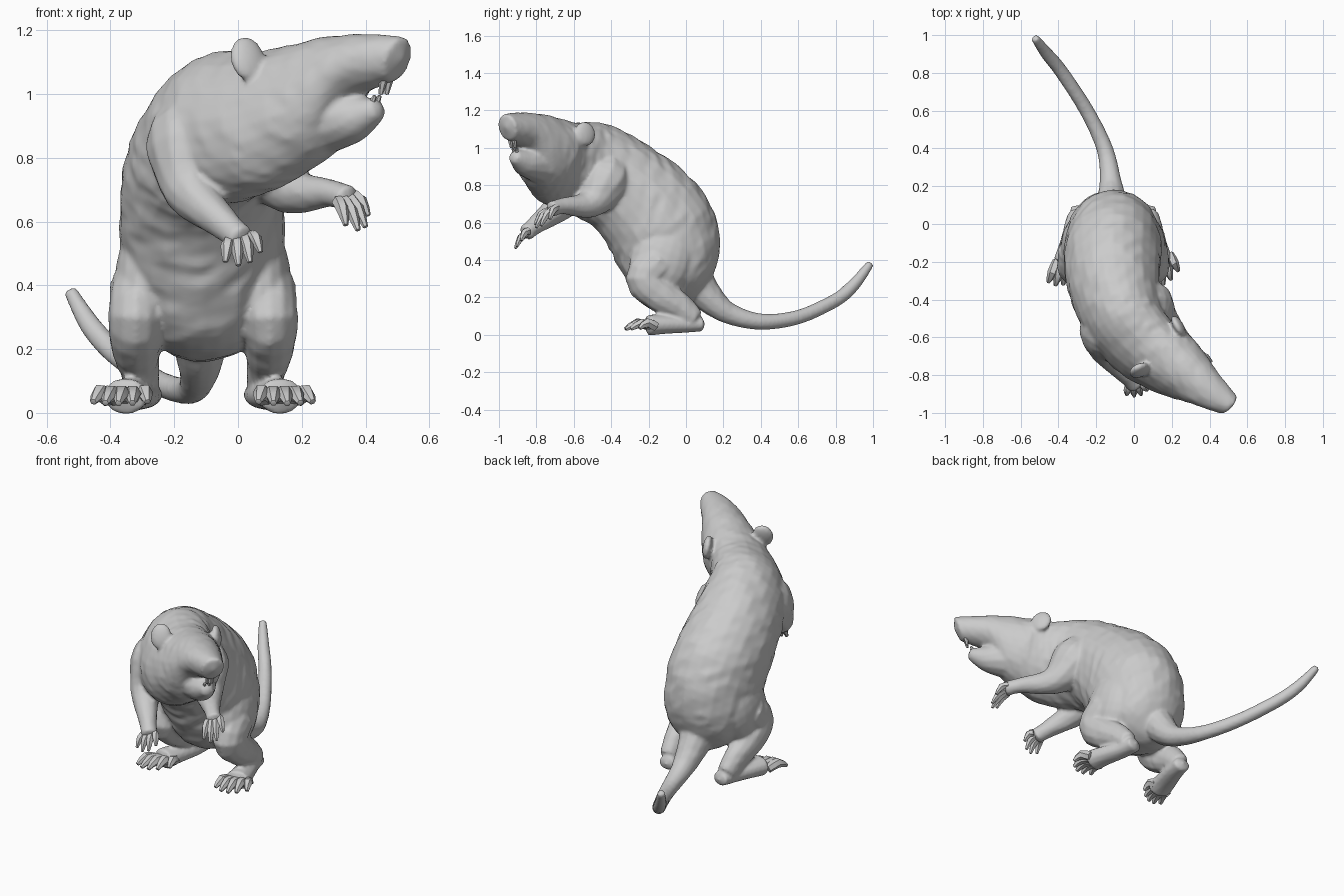
import bpy, bmesh, math, random
from mathutils import Vector, Matrix

random.seed(4)
old = bpy.data.objects.get("Cube")
if old:
    bpy.data.objects.remove(old, do_unlink=True)

grey = bpy.data.materials.new("plain grey")
grey.use_nodes = True
grey.diffuse_color = (0.6, 0.6, 0.6, 1)
grey.node_tree.nodes["Principled BSDF"].inputs["Base Color"].default_value = (0.6, 0.6, 0.6, 1)


def finish(name, bm, angle=40):
    bmesh.ops.recalc_face_normals(bm, faces=bm.faces[:])
    mesh = bpy.data.meshes.new(name)
    bm.to_mesh(mesh)
    bm.free()
    ob = bpy.data.objects.new(name, mesh)
    bpy.context.collection.objects.link(ob)
    mesh.materials.append(grey)
    bpy.ops.object.select_all(action='DESELECT')
    ob.select_set(True)
    bpy.context.view_layer.objects.active = ob
    bpy.ops.object.shade_smooth_by_angle(angle=math.radians(angle))
    return ob


def smooth_rows(rows, steps):
    """Catmull-Rom interpolation of rows of numbers."""
    out = []
    for i in range(len(rows) - 1):
        a, b, c, d = (rows[max(0, min(len(rows) - 1, i + k))] for k in (-1, 0, 1, 2))
        for s in range(steps):
            t = s / steps
            out.append([0.5 * (2 * q + (r - p) * t + (2 * p - 5 * q + 4 * r - w) * t * t
                               + (3 * q - p - 3 * r + w) * t ** 3)
                        for p, q, r, w in zip(a, b, c, d)])
    return out + [list(rows[-1])]


def loft(name, frames, sides, rough=0.0):
    """Skin elliptical rings, each a centre with two half axes."""
    bm = bmesh.new()
    rings = []
    for c, u, v in frames:
        ring = []
        for k in range(sides):
            t = 2 * math.pi * k / sides
            g = 1 + random.uniform(-rough, rough)
            ring.append(bm.verts.new(c + (u * math.cos(t) + v * math.sin(t)) * g))
        rings.append(ring)
    for a, b in zip(rings, rings[1:]):
        for k in range(sides):
            n = (k + 1) % sides
            bm.faces.new((a[k], a[n], b[n], b[k]))
    # Rounded end caps
    for ring, i, j in ((rings[0], 0, 1), (rings[-1], -1, -2)):
        c = frames[i][0]
        out = (c - frames[j][0]).normalized() * frames[i][1].length * 0.35
        tip = bm.verts.new(c + out)
        for k in range(sides):
            bm.faces.new((ring[k], ring[(k + 1) % sides], tip))
    return finish(name, bm)


def tube(name, rows, sides=10, steps=4, flat=1.0, rough=0.0):
    """Tapered tube through rows of x, y, z, radius."""
    rows = smooth_rows(rows, steps)
    pts = [Vector(r[:3]) for r in rows]
    frames = []
    for i, p in enumerate(pts):
        d = (pts[min(i + 1, len(pts) - 1)] - pts[max(i - 1, 0)]).normalized()
        ref = Vector((1, 0, 0)) if abs(d.x) < 0.8 else Vector((0, 1, 0))
        u = (ref - d * ref.dot(d)).normalized()
        frames.append((p, u * rows[i][3], d.cross(u) * rows[i][3] * flat))
    return loft(name, frames, sides, rough)


def blob(name, centre, size, yaw=0, tilt=0):
    bm = bmesh.new()
    m = (Matrix.Translation(centre) @ Matrix.Rotation(math.radians(yaw), 4, 'Z')
         @ Matrix.Rotation(math.radians(tilt), 4, 'X') @ Matrix.Diagonal((*size, 1)))
    bmesh.ops.create_uvsphere(bm, u_segments=18, v_segments=12, radius=1, matrix=m)
    return finish(name, bm)


def digits(name, root, tip, spread, count, radius):
    """Fan of bent pointed digits between a root and a middle tip."""
    root, tip, across = Vector(root), Vector(tip), Vector(spread)
    for k in range(count):
        f = k / (count - 1) * 2 - 1
        a = root + across * f * 0.6
        b = tip + across * f - (tip - root) * 0.3 * f * f
        m = a * 0.45 + b * 0.55 + Vector((0, 0, radius * 0.9))
        tube(name, [(*a, radius), (*m, radius), (*b, radius * 0.4)], 6, 2)


# Body, neck and head in one skin: back xyz, belly xyz, half width, yaw
spine = [
    (-.12, .11, .24, -.12, .03, .16, .05, 0),
    (-.11, .16, .36, -.11, -.10, .165, .17, 0),
    (-.11, .18, .5, -.11, -.25, .21, .235, 0),
    (-.11, .135, .69, -.11, -.345, .33, .255, 0),
    (-.115, .015, .85, -.115, -.41, .46, .257, 0),
    (-.11, -.15, .98, -.11, -.49, .57, .245, 0),
    (-.08, -.33, 1.09, -.08, -.58, .63, .225, 4),
    (-.03, -.47, 1.135, 0, -.68, .67, .215, 14),
    (.06, -.58, 1.135, .10, -.76, .705, .195, 30),
    (.15, -.66, 1.15, .20, -.79, .76, .18, 45),
    (.27, -.77, 1.178, .29, -.83, .83, .15, 50),
    (.38, -.87, 1.188, .36, -.86, .98, .11, 50),
    (.465, -.935, 1.186, .445, -.915, 1.025, .08, 50),
    (.52, -.966, 1.178, .485, -.945, 1.04, .062, 50),
]
frames = []
for r in smooth_rows(spine, 4):
    top, low, yaw = Vector(r[:3]), Vector(r[3:6]), math.radians(r[7])
    frames.append(((top + low) / 2, Vector((math.cos(yaw), math.sin(yaw), 0)) * r[6], (top - low) / 2))
skin = [loft("torso_and_head", frames, 28, 0.02)]

# Lower jaw
skin.append(tube("lower_jaw", [(.24, -.76, .92, .125), (.35, -.85, .925, .085),
                               (.4, -.888, .938, .058), (.44, -.92, .955, .034)], 12))

# Ears: the left lies flat along the head, the right flares out
skin.append(blob("left_ear", (.235, -.54, 1.075), (.062, .026, .066), -60, 8))
skin.append(blob("right_ear", (.03, -.775, 1.11), (.058, .028, .074), 25, -20))

# Arms
skin.append(tube("left_arm", [(.03, -.4, .89, .12), (.08, -.44, .81, .14), (.17, -.52, .7, .078),
                              (.285, -.655, .69, .045), (.345, -.72, .672, .043)], 12, rough=.03))
skin.append(tube("right_arm", [(-.14, -.48, .91, .12), (-.145, -.57, .83, .145), (-.145, -.67, .695, .086),
                               (-.04, -.8, .59, .05), (.01, -.855, .545, .045)], 12, rough=.03))

# Hind limbs, mirrored about the middle of the hips
for s, label in ((1, "left"), (-1, "right")):
    def at(x, y, z, *r, s=s):
        return (-.11 + s * x, y, z, *r)
    skin.append(blob(label + "_thigh", at(.18, -.13, .4), (.098, .17, .2), 0, -20))
    skin.append(tube(label + "_shin", [
        at(.2, -.14, .4, .09), at(.21, -.22, .3, .088), at(.21, -.13, .21, .078),
        at(.2, -.03, .145, .064), at(.19, .04, .08, .053)], 12, flat=1.2, rough=.03))
    skin.append(tube(label + "_foot", [
        at(.175, .085, .058, .05), at(.19, 0, .055, .055),
        at(.225, -.12, .055, .064), at(.245, -.2, .052, .072)], 12, flat=.8))
    digits(label + "_toe", at(.245, -.18, .045), at(.265, -.32, .03), (.085, .03, 0), 5, .027)

# Tail
skin.append(tube("tail", [
    (-.12, .05, .29, .1), (-.12, .13, .19, .08), (-.125, .23, .115, .058),
    (-.155, .4, .07, .044), (-.25, .6, .095, .039), (-.38, .8, .185, .037),
    (-.46, .9, .27, .034), (-.525, .985, .38, .022)], 12, rough=.02))

# Fuse the skin parts into one soft surface
bpy.ops.object.select_all(action='DESELECT')
for ob in skin:
    ob.select_set(True)
bpy.context.view_layer.objects.active = skin[0]
bpy.ops.object.join()
body = skin[0]
body.name = "body"
remesh = body.modifiers.new("fuse", 'REMESH')
remesh.mode = 'VOXEL'
remesh.voxel_size = 0.01
remesh.use_smooth_shade = True
soften = body.modifiers.new("soften", 'SMOOTH')
soften.factor = 0.5
soften.iterations = 4

# Fingers
digits("left_finger", (.335, -.715, .672), (.39, -.79, .575), (.035, .04, .015), 4, .021)
digits("right_finger", (.005, -.85, .545), (.02, -.91, .465), (.055, .012, .015), 4, .021)

# Teeth, paired across the turned head
for s in (-1, 1):
    side = Vector((.64, .77, 0)) * s
    p = Vector((.465, -.93, 1.045)) + side * .014
    q = Vector((.425, -.908, .965)) + side * .012
    tube("upper_tooth", [(*p, .014), (*(p + Vector((-.008, .006, -.045))), .007)], 6, 1)
    tube("lower_tooth", [(*q, .012), (*(q + Vector((.012, -.01, .03))), .006)], 6, 1)
